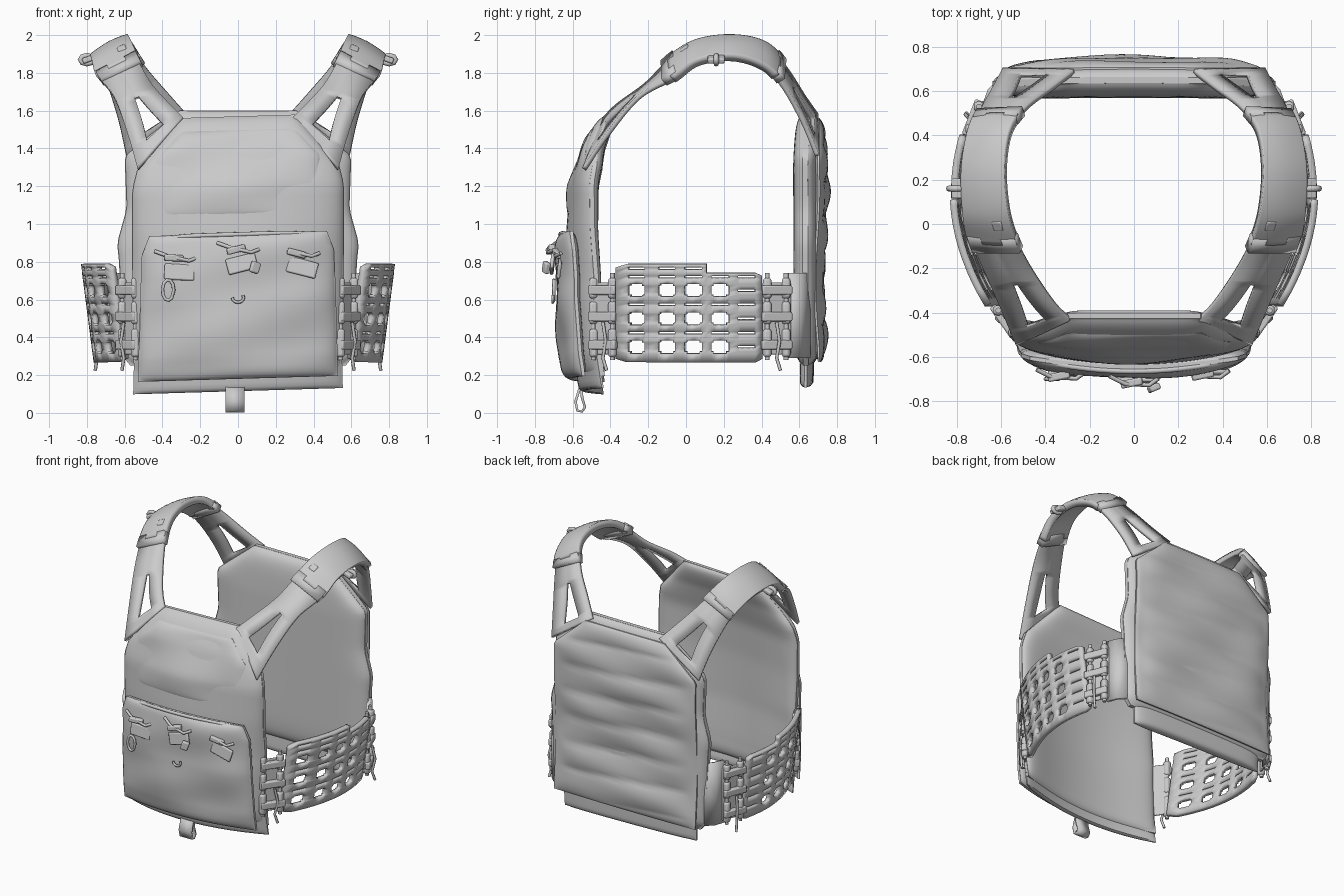
import bpy, bmesh, math
from mathutils import Vector

if "Cube" in bpy.data.objects:
    bpy.data.objects.remove(bpy.data.objects["Cube"])

def interp(pts, t):
    if t <= pts[0][0]:
        return pts[0][1]
    for (a, p), (b, q) in zip(pts, pts[1:]):
        if t <= b:
            return p + (q - p) * (t - a) / (b - a)
    return pts[-1][1]

def mesh(name, verts, faces):
    me = bpy.data.meshes.new(name)
    bm = bmesh.new()
    vs = [bm.verts.new(v) for v in verts]
    for f in faces:
        bm.faces.new([vs[i] for i in f])
    bmesh.ops.delete(bm, geom=[v for v in bm.verts if not v.link_faces], context='VERTS')
    bmesh.ops.recalc_face_normals(bm, faces=bm.faces)
    bm.to_mesh(me)
    bm.free()
    return finish(bpy.data.objects.new(name, me))

def finish(ob):
    if ob.name not in bpy.context.collection.objects:
        bpy.context.collection.objects.link(ob)
    bpy.ops.object.select_all(action='DESELECT')
    ob.select_set(True)
    bpy.context.view_layer.objects.active = ob
    bpy.ops.object.shade_smooth_by_angle(angle=math.radians(40))
    return ob

def padded(name, widths, mid, T, skew=0.0, bump=None, out=-1, nu=32, nv=48):
    """Pillow-shaped panel: widths = [(z, half width)], mid(x, z) = y."""
    z0, z1 = widths[0][0], widths[-1][0]
    verts, faces, W = [], [], nu + 1
    for side in (-1, 1):
        for j in range(nv + 1):
            v = math.sin((j / nv - .5) * math.pi)
            z = z0 + (z1 - z0) * (v + 1) / 2
            for i in range(W):
                u = math.sin((i / nu - .5) * math.pi)
                x = u * interp(widths, z)
                h = T / 2 * max(.2, ((1 - u ** 8) * (1 - v ** 12)) ** .5)
                y = mid(x, z) + side * h
                if bump and side == out:
                    y += out * bump(x, z) * (1 - u ** 8) * (1 - v ** 8)
                verts.append((x, y, z + skew * x))
    n = W * (nv + 1)
    for k in (0, n):
        faces += [(k + j * W + i, k + j * W + i + 1, k + j * W + W + i + 1, k + j * W + W + i)
                  for j in range(nv) for i in range(nu)]
    rim = (list(range(nu)) + [j * W + nu for j in range(nv)] +
           [nv * W + i for i in range(nu, 0, -1)] + [j * W for j in range(nv, 0, -1)])
    faces += [(a, b, b + n, a + n) for a, b in zip(rim, rim[1:] + rim[:1])]
    return mesh(name, verts, faces)

def sheet(name, us, vs, fn, thick, skip=lambda u, v: False):
    """Open grid with cut-out cells, thickened."""
    n = len(vs)
    faces = [(i * n + j, i * n + n + j, i * n + n + j + 1, i * n + j + 1)
             for i in range(len(us) - 1) for j in range(n - 1)
             if not skip((us[i] + us[i + 1]) / 2, (vs[j] + vs[j + 1]) / 2)]
    ob = mesh(name, [fn(u, v) for u in us for v in vs], faces)
    m = ob.modifiers.new('thickness', 'SOLIDIFY')
    m.thickness, m.offset = thick, 0
    return ob

def box(name, loc, size, rot=(0, 0, 0), bevel=.008):
    bpy.ops.mesh.primitive_cube_add(size=1, location=loc, rotation=rot)
    ob = bpy.context.object
    ob.name, ob.scale = name, size
    bpy.ops.object.transform_apply(location=False, rotation=False, scale=True)
    m = ob.modifiers.new('bevel', 'BEVEL')
    m.width, m.segments = min(bevel, min(size) * .4), 2
    return finish(ob)

def tube(name, pts, r, cyclic=False):
    cu = bpy.data.curves.new(name, 'CURVE')
    cu.dimensions, cu.bevel_depth, cu.bevel_resolution = '3D', r, 2
    cu.use_fill_caps = True
    sp = cu.splines.new('POLY')
    sp.points.add(len(pts) - 1)
    for p, q in zip(sp.points, pts):
        p.co = (*q, 1)
    sp.use_cyclic_u = cyclic
    sp.use_smooth = True
    ob = bpy.data.objects.new(name, cu)
    bpy.context.collection.objects.link(ob)
    return ob

# Front panel, leaning back at the top
FC = [(.1, -.53), (.3, -.56), (.6, -.58), (.95, -.575), (1.2, -.555), (1.4, -.495), (1.58, -.41)]
FK = [(.1, .10), (.7, .10), (1.3, .045), (1.58, -.0)]
def front_y(x, z):
    return interp(FC, z) + interp(FK, z) * (x / .55) ** 2
SK = .03
padded('front_panel', [(.18, .55), (.7, .56), (1.2, .56), (1.3, .535), (1.57, .3)], front_y, .12, SK)
padded('front_bottom_flap', [(.115, .555), (.32, .55)], lambda x, z: front_y(x, z) - .01, .05, SK, nv=10)
def crease(x, z):
    return .006 * math.sin(9 * x + 7 * z) + .006 * math.sin(17 * z - 5 * x)
padded('front_upper_patch', [(1.04, .42), (1.35, .44), (1.5, .3)],
       lambda x, z: front_y(x, z) - .043, .045, SK, crease, nv=24)
padded('front_pouch', [(.18, .53), (.55, .52), (.85, .51), (.95, .47)],
       lambda x, z: front_y(x, z) - .07 - .02 * (x / .5) ** 2, .09, SK, crease)
tube('pouch_top_piping', [(x, front_y(x, .94) - .09, .945 - .06 * abs(x / .48) ** 6 + SK * x)
                          for x in [i * .04 - .48 for i in range(25)]], .012)

# Pull tabs, cords and hook on the pouch
for x, z, a in ((-.31, .745, .05), (.02, .79, -.25), (.34, .77, .25)):
    y = front_y(x, z) - .13
    box('pull_tab', (x, y, z), (.16, .02, .085), (-.12, a, 0))
    box('pull_buckle', (x - .03, y - .01, z + .075), (.1, .035, .035), (0, a, .2))
    tube('pull_cord', [(x - .13, y + .02, z + .11), (x - .06, y - .015, z + .085),
                       (x + .05, y - .02, z + .06), (x + .09, y + .01, z + .075)], .01)
box('centre_pull_end', (.09, -.74, .77), (.05, .03, .06), (0, .3, .4))
tube('cord_loop', [(-.37 + .03 * math.cos(t * .6), -.70, .65 + .055 * math.sin(t * .6))
                   for t in range(10)], .009, True)
tube('hook', [(.03 * math.cos(t), -.705, .61 + .025 * math.sin(t))
              for t in [math.pi + i * math.pi / 6 for i in range(8)]], .008)
# Hanging loop below the front panel
loop = [(-.56, .14), (-.585, .06), (-.575, .012), (-.55, .008), (-.535, .03), (-.55, .08), (-.555, .14)]
sheet('bottom_loop', range(len(loop)), [-.065, .035], lambda i, x: (x, *loop[i]), .014)

# Back panel with side wings and a webbed outer cover
def back_y(x, z):
    return interp([(.14, .64), (.35, .645), (1.3, .64), (1.6, .65)], z) - .01 * (x / .6) ** 2
padded('back_panel', [(.25, .57), (.3, .61), (.8, .63), (.9, .64), (1.08, .59), (1.36, .6), (1.42, .53), (1.6, .31)],
       back_y, .14)
padded('back_bottom_flap', [(.145, .53), (.35, .54)], lambda x, z: back_y(x, z), .07, -.02, nv=10)
def webbing(x, z):
    ridge = abs(math.sin((z - .3 + .03 * math.sin(3 * x)) * math.pi / .19)) ** .6
    return .018 * ridge * max(0, 1 - (x / .52) ** 8) + crease(x, z)
padded('back_cover', [(.27, .57), (.8, .57), (1.34, .57), (1.56, .32)],
       lambda x, z: back_y(x, z) + .06 + .012 * math.cos((z - 1.2) * 6), .05, 0, webbing, 1, nv=72)

# Shoulder straps: (inner edge, outer edge) stations from front to back
ST = [((.29, -.43, 1.56), (.53, -.54, 1.29)), ((.36, -.36, 1.63), (.585, -.41, 1.48)),
      ((.46, -.21, 1.74), (.655, -.25, 1.67)), ((.53, -.08, 1.87), (.73, -.07, 1.77)),
      ((.57, .06, 1.955), (.755, .06, 1.86)), ((.585, .25, 1.98), (.76, .25, 1.885)),
      ((.56, .42, 1.94), (.73, .42, 1.83)), ((.48, .53, 1.82), (.685, .52, 1.72)),
      ((.36, .62, 1.68), (.63, .62, 1.54)), ((.27, .69, 1.58), (.59, .695, 1.36))]
def strap_edge(t, k):
    i = min(int(t), len(ST) - 2)
    f = t - i
    p = [Vector(ST[max(0, min(len(ST) - 1, i + d))][k]) for d in (-1, 0, 1, 2)]
    return .5 * (2 * p[1] + (p[2] - p[0]) * f + (2 * p[0] - 5 * p[1] + 4 * p[2] - p[3]) * f * f
                 + (3 * p[1] - p[0] - 3 * p[2] + p[3]) * f ** 3)
def strap_point(s, t, v, lift=0):
    p = strap_edge(t, 0).lerp(strap_edge(t, 1), v)
    r = Vector((0, p.y - .15, p.z - 1.4)).normalized()
    p += r * lift
    return (p.x * s, p.y, p.z)

# Side belt: bulging outward, tilted outward at the top
COLS, HOLES = (-.26, -.1, .04, .18), (.35, .5, .65)
SLOTS = (.425, .575, .72, .765)
def belt_x(y, z=.55):
    return .785 - .59 * (y - .15) ** 2 + (z - .55) * .13
def belt_skip(y, z):
    if y > .11 and z > .742:
        return True
    col = any(abs(y - c) < .045 for c in COLS)
    end = abs(y - .32) < .045
    if any(abs(z - q) < .005 for q in SLOTS):
        return (col or end)
    if end:
        return any(abs(z - q) < .005 for q in HOLES)
    # octagonal openings: the corner cells stay filled
    dy = min(abs(y - c) for c in COLS)
    dz = min(abs(z - q) for q in HOLES)
    return dy < .045 and dz < .034 and not (dy > .034 and dz > .024)

for s in (-1, 1):
    def hole(t, v):
        return v == .5 and (.5 < t < 1.75 or 7.35 < t < 8.6)
    def web(t, v):
        d = min(t, 9 - t)
        half = interp([(.45, .2), (1.8, .05)], d)
        v = {0: 0, 1: 1}.get(v, .5 + half * (1 if v > .5 else -1))
        return strap_point(s, t, v)
    sheet('shoulder_strap', [i / 8 for i in range(73)], [0, .25, .75, 1], web, .024, hole)
    # padded sleeve, arched across its width
    sheet('shoulder_pad', [3 + i / 8 for i in range(29)], [-.03, 0, .15, .35, .5, .65, .85, 1, 1.03],
          lambda t, v: strap_point(s, t, v, .012 - .05 * (v - .5) ** 2), .05)
    for a, b in ((2.75, 3.2), (6.4, 6.75)):
        sheet('pad_end_band', [a, (a + b) / 2, b], [-.03, .5, 1.03],
              lambda t, v: strap_point(s, t, v, .008), .052)
    box('pad_keeper', strap_point(s, 3.6, .3, .03), (.05, .05, .02), (.6, .4 * s, 0))
    tube('pad_side_loop', [(s * (.80 + .035 * math.cos(t)), .16, 1.87 + .022 * math.sin(t))
                           for t in [i * .785 for i in range(8)]], .014, True)
    box('pad_side_tab', (s * .785, .16, 1.875), (.08, .09, .03), (0, .35 * s, 0))

    ys = [-.365, .11, .4] + [c + d for c in COLS + (.32,) for d in (-.046, -.034, 0, .034, .046)]
    zs = [.27, .742, .79] + [h + d for h in HOLES for d in (-.034, -.024, -.006, .006, .024, .034)] + \
         [q + d for q in SLOTS for d in (-.006, .006)]
    def belt(y, z):
        k = .93 if y < -.36 or y > .39 else 1
        return (s * belt_x(y, z), y, .53 + (z - .53) * k)
    sheet('side_belt', sorted(ys), sorted(zs), belt, .032, belt_skip)
    # buckle connectors joining the belt to both panels
    for y0, y1 in ((-.49, -.39), (.43, .53)):
        for y in (y0, y1):
            x = s * belt_x(y)
            for z, h in ((.37, .15), (.53, .12), (.66, .11)):
                box('buckle_post', (x, y, z), (.045, .045, h), (0, 0, 0), .015)
            tube('buckle_rod', [(x, y, .28), (x, y, .74)], .013)
        ym = (y0 + y1) / 2
        turn = math.atan(1.18 * (ym - .15)) * s
        for z in (.36, .51, .65):
            box('buckle_clip', (s * (belt_x(ym) + .01), ym, z), (.035, .17, .05), (0, 0, turn))
        box('buckle_web', (s * (belt_x(ym) - .012), ym, .5), (.014, .16, .38), (0, 0, turn))
        xm = s * (belt_x(ym) + .025)
        tube('buckle_cord', [(xm, ym, .48), (xm + .015 * s, ym + .015, .38),
                             (xm, ym, .29), (xm + .01 * s, ym + .02, .225)], .009)
    # wing strip closing the gap between the rear buckles and the back panel
    sheet('rear_wing_strip', [0, 1, 2], [.29, .5, .74],
          lambda i, z: (s * (.675, .65, .6)[i], (.53, .6, .65)[i], z), .025)
